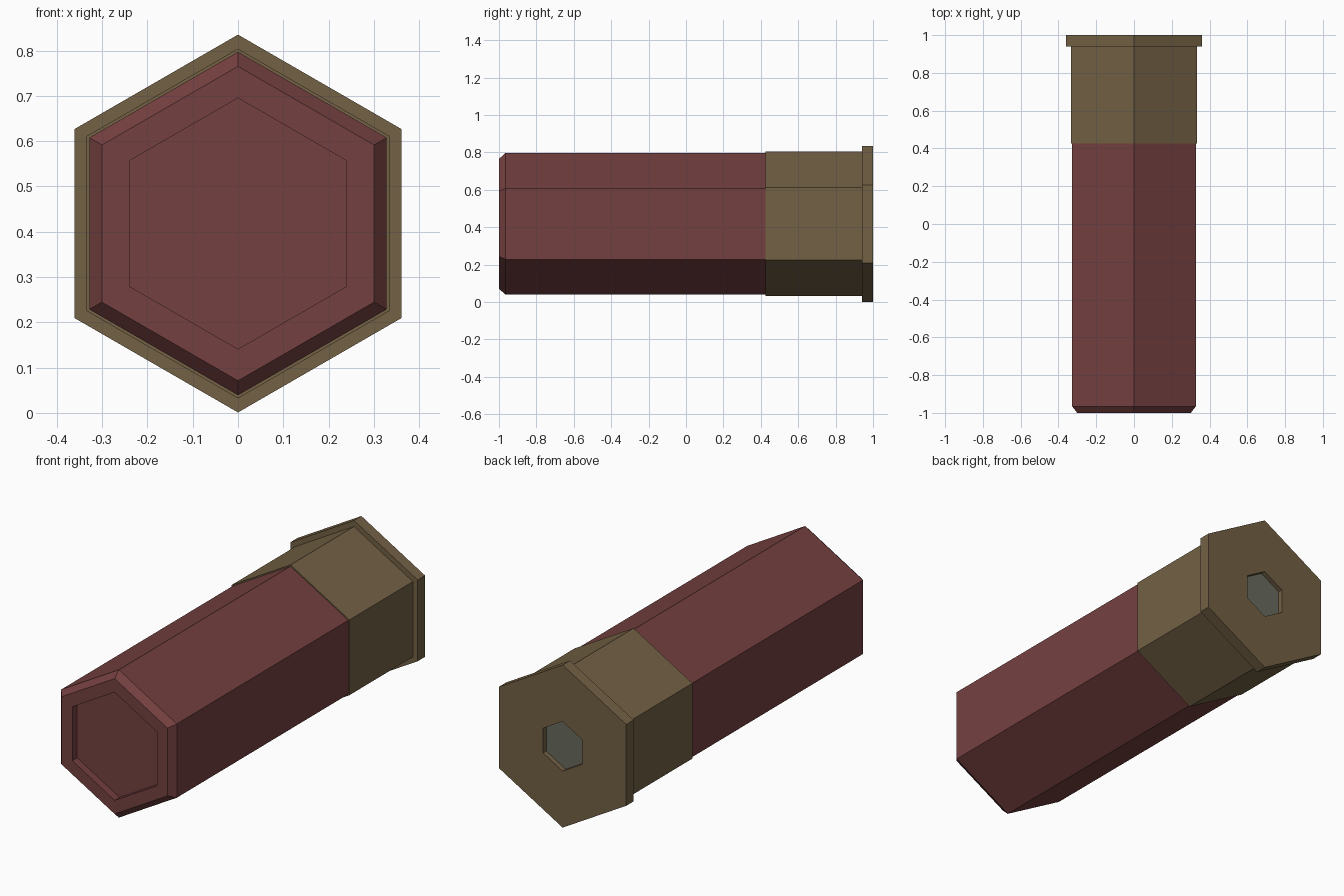
import bpy, bmesh, math

if "Cube" in bpy.data.objects:
    bpy.data.objects.remove(bpy.data.objects["Cube"])

CZ = 0.418  # height of the long axis


def material(name, rgb):
    m = bpy.data.materials.new(name)
    m.diffuse_color = (*rgb, 1.0)
    m.use_nodes = True
    m.node_tree.nodes["Principled BSDF"].inputs["Base Color"].default_value = m.diffuse_color
    return m


def hex_sweep(name, profile, mat, cap_start=False, cap_end=False):
    """Six-sided body along y from (y, radius) pairs, point up."""
    bm = bmesh.new()
    rings = []
    for y, r in profile:
        rings.append([bm.verts.new((r * math.cos(a), y, CZ + r * math.sin(a)))
                      for a in (math.radians(30 + 60 * i) for i in range(6))])
    for p, q in zip(rings, rings[1:]):
        for i in range(6):
            j = (i + 1) % 6
            bm.faces.new((p[i], q[i], q[j], p[j]))
    if cap_start:
        bm.faces.new(rings[0])
    if cap_end:
        bm.faces.new(rings[-1][::-1])
    me = bpy.data.meshes.new(name)
    bm.to_mesh(me)
    bm.free()
    me.materials.append(mat)
    ob = bpy.data.objects.new(name, me)
    bpy.context.collection.objects.link(ob)
    return ob


red = material("dull_red", (0.178, 0.051, 0.051))
brass = material("dark_brass", (0.171, 0.119, 0.058))
grey = material("grey_metal", (0.138, 0.147, 0.112))

# Tube with recessed front end and chamfered lip
hex_sweep("shell_tube", [(-0.96, 0.277), (-1.0, 0.277), (-1.0, 0.347),
                         (-0.965, 0.379), (0.425, 0.379)], red, cap_start=True)

# Metal base with wider rim and a small pocket in the back
hex_sweep("metal_base", [(0.425, 0.379), (0.425, 0.386), (0.94, 0.386),
                         (0.94, 0.417), (1.0, 0.417), (1.0, 0.127),
                         (0.975, 0.127)], brass)

# Primer button at the bottom of the pocket
hex_sweep("primer", [(0.95, 0.127), (0.975, 0.127)], grey,
          cap_start=True, cap_end=True)
